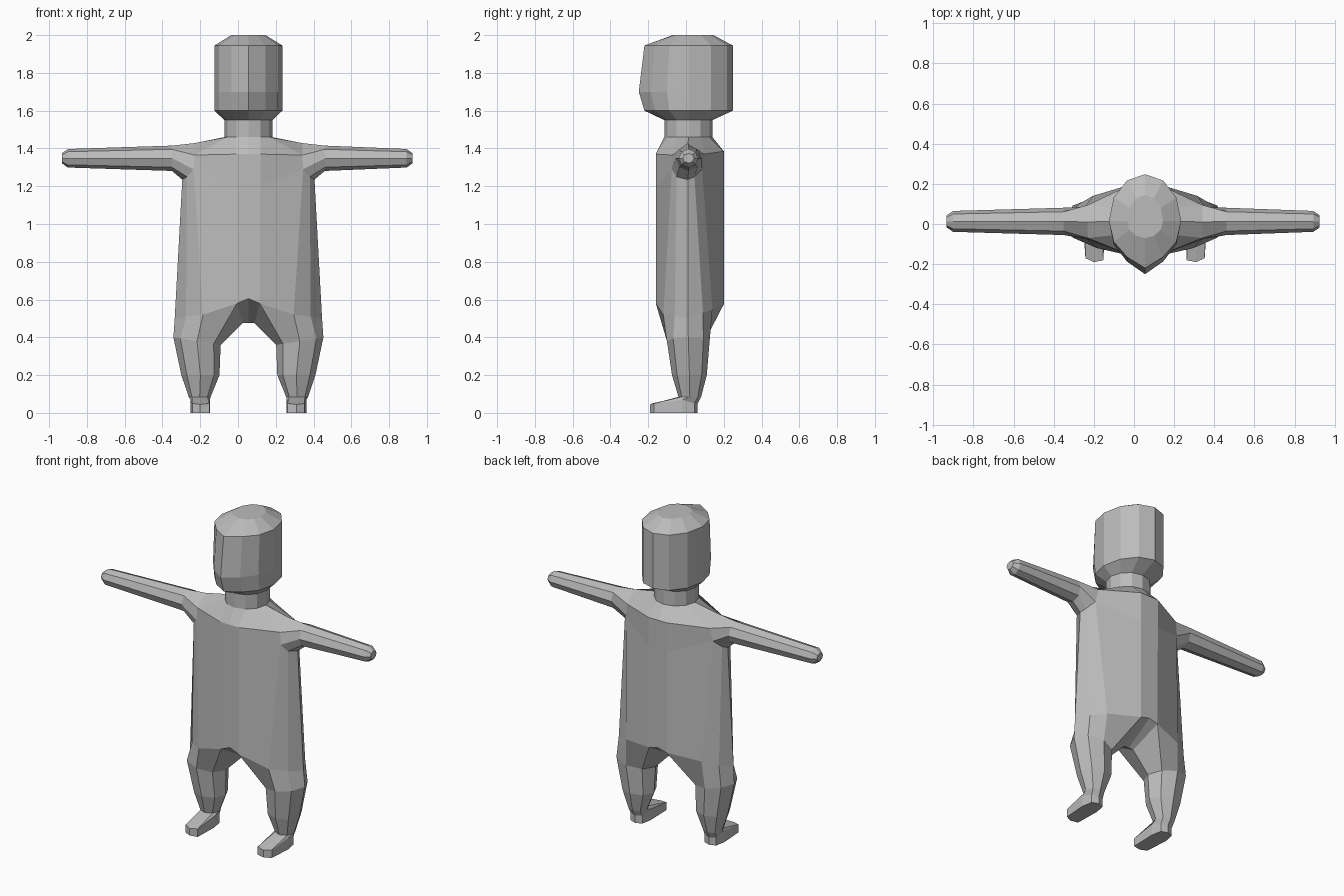
import bpy, bmesh, math

if "Cube" in bpy.data.objects:
    bpy.data.objects.remove(bpy.data.objects["Cube"])

CX = 0.055  # the body sits slightly off centre because one arm is longer

skin = bpy.data.materials.new("plain grey")
skin.diffuse_color = (0.5, 0.5, 0.5, 1)
skin.use_nodes = True
skin.node_tree.nodes["Principled BSDF"].inputs["Base Color"].default_value = skin.diffuse_color


def bridge(bm, a, b, closed=False):
    n = len(a)
    for i in range(n if closed else n - 1):
        j = (i + 1) % n
        bm.faces.new((a[i], a[j], b[j], b[i]))


def verts(bm, pts, side=1):
    return [bm.verts.new((CX + side * x, y, z)) for x, y, z in pts]


def finish(bm, name):
    bmesh.ops.remove_doubles(bm, verts=bm.verts, dist=0.0005)
    bmesh.ops.recalc_face_normals(bm, faces=bm.faces)
    mesh = bpy.data.meshes.new(name)
    bm.to_mesh(mesh)
    bm.free()
    mesh.materials.append(skin)
    bpy.context.collection.objects.link(bpy.data.objects.new(name, mesh))


def head_ring(rx, front, back, z, count=12, pointed=False):
    pts = []
    for i in range(count):
        a = math.radians(30 * i)
        c = math.cos(a)
        if pointed and 0.01 < c < 0.99:
            c *= 0.88
        y = 0.015 + ((front - 0.015) * c if c > 0 else (0.015 - back) * c)
        pts.append((rx * math.sin(a), y, z))
    return pts


# Head and neck: twelve-sided rings with a pointed face
bm = bmesh.new()
rows = [(0.127, -0.115, 0.14, 1.46, False), (0.127, -0.115, 0.14, 1.55, False),
        (0.18, -0.22, 0.248, 1.60, True), (0.18, -0.25, 0.248, 1.70, True),
        (0.18, -0.22, 0.248, 1.945, True), (0.09, -0.07, 0.145, 2.0, False)]
rings = [verts(bm, head_ring(rx, f, b, z, pointed=p)) for rx, f, b, z, p in rows]
for a, b in zip(rings, rings[1:]):
    bridge(bm, a, b, True)
bm.faces.new(rings[-1])
finish(bm, "head")

# Torso half-rings, front centre to back centre
shoulder = [(0, -0.16, 1.37), (0.063, -0.16, 1.37), (0.285, -0.07, 1.365), (0.286, 0.01, 1.428),
            (0.285, 0.095, 1.37), (0.063, 0.2, 1.385), (0, 0.2, 1.385)]
chest = [(0, -0.16, 1.2), (0.063, -0.16, 1.2), (0.29, -0.075, 1.29), (0.325, -0.05, 1.25),
         (0.35, 0.01, 1.235), (0.335, 0.045, 1.25), (0.3, 0.085, 1.29),
         (0.063, 0.2, 1.2), (0, 0.2, 1.2)]
hem = [(0, -0.16, 0.605), (0.06, -0.16, 0.58), (0.24, -0.12, 0.52), (0.33, -0.06, 0.51),
       (0.39, 0.01, 0.5), (0.345, 0.09, 0.53), (0.26, 0.14, 0.55), (0.06, 0.2, 0.575),
       (0, 0.2, 0.59)]
# Foot outline, starting at the toe and going round the outer side
foot = [(0.255, -0.19), (0.297, -0.17), (0.307, -0.02), (0.295, 0.045),
        (0.255, 0.06), (0.215, 0.045), (0.203, -0.02), (0.207, -0.18)]
foot_top = [0.045, 0.05, 0.07, 0.05, 0.045, 0.05, 0.07, 0.05]


def arm_ring(x, ry, rz):
    return [(x, 0.013 - ry * math.cos(j * math.pi / 4), 1.348 - rz * math.sin(j * math.pi / 4))
            for j in range(8)]


def leg_ring(cx, cy, rx, ry, z, tilt):
    return [(cx + rx * math.sin(j * math.pi / 4), cy - ry * math.cos(j * math.pi / 4),
             z + tilt * math.sin(j * math.pi / 4)) for j in range(8)]


bm = bmesh.new()
for side, reach in ((1, 0.87), (-1, 0.988)):
    # Torso
    n = verts(bm, head_ring(0.127, -0.115, 0.14, 1.46, 7), side)
    s, c, h = (verts(bm, p, side) for p in (shoulder, chest, hem))
    bridge(bm, n, s)
    bridge(bm, s[:3], c[:3])
    bridge(bm, s[4:], c[6:])
    bridge(bm, c, h)

    # Arm grown out of the shoulder opening
    loop = c[2:7] + [s[4], s[3], s[2]]
    for ring in (arm_ring(0.405, 0.068, 0.067), arm_ring(reach - 0.032, 0.052, 0.049),
                 arm_ring(reach, 0.03, 0.026)):
        new = verts(bm, ring, side)
        bridge(bm, loop, new, True)
        loop = new
    bm.faces.new(loop)

    # Crotch strip
    mid, inner = verts(bm, [(0, 0.02, 0.475), (0.032, 0.02, 0.475)], side)
    bm.faces.new((h[0], h[1], inner, mid))
    bm.faces.new((h[8], h[7], inner, mid))

    # Leg and foot grown out of the hem
    loop = h[2:8] + [inner, h[1]]
    for ring in (leg_ring(0.272, 0.012, 0.125, 0.113, 0.38, 0.02),
                 leg_ring(0.254, 0.018, 0.101, 0.092, 0.2, 0),
                 leg_ring(0.258, 0.02, 0.058, 0.06, 0.085, 0),
                 [(x, y, z) for (x, y), z in zip(foot, foot_top)],
                 [(x, y, 0) for x, y in foot]):
        new = verts(bm, ring, side)
        bridge(bm, loop, new, True)
        loop = new
    bm.faces.new(loop)
finish(bm, "body")
